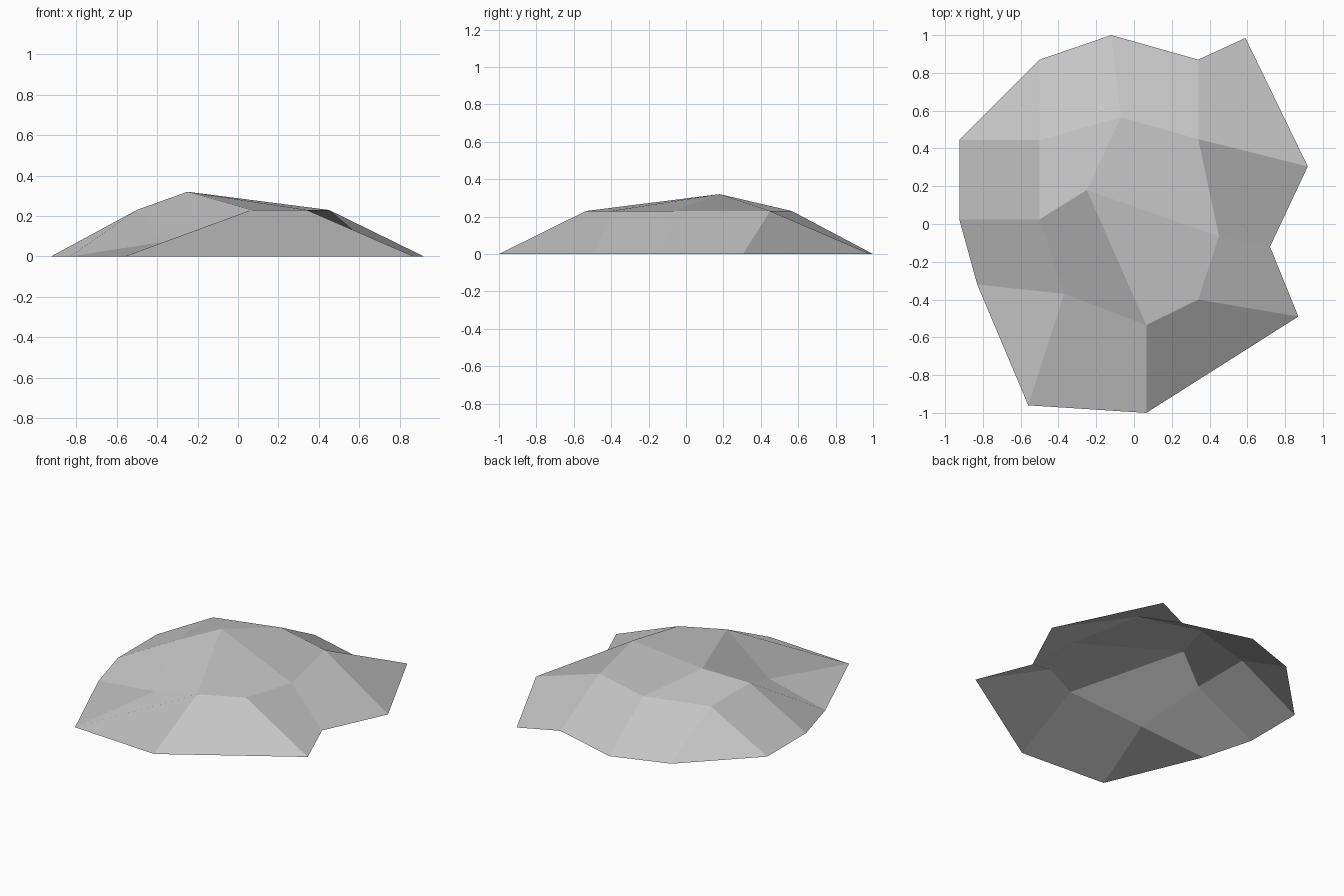
import bpy
import bmesh

cube = bpy.data.objects.get("Cube")
if cube:
    bpy.data.objects.remove(cube, do_unlink=True)

# One plain stone grey
stone = bpy.data.materials.new("stone_grey")
stone.use_nodes = True
grey = (0.56, 0.56, 0.56, 1.0)
stone.diffuse_color = grey
shader = stone.node_tree.nodes["Principled BSDF"]
shader.inputs["Base Color"].default_value = grey
shader.inputs["Roughness"].default_value = 0.9

SHOULDER = 0.23
bm = bmesh.new()
points = {}


def add_ring(names, outline, height):
    """Add one named ring of corners at a constant height."""
    for name, (x, y) in zip(names, outline):
        points[name] = bm.verts.new((x, y, height))


# Ground outline, counter-clockwise from the left (+x) corner
add_ring("ABCDEFGHIJKL", [
    (0.92, 0.305), (0.59, 0.985), (0.34, 0.87), (-0.12, 1.0),
    (-0.50, 0.87), (-0.925, 0.445), (-0.925, 0.025), (-0.83, -0.32),
    (-0.56, -0.96), (0.065, -1.0), (0.87, -0.49), (0.72, -0.12)], 0.0)

# Shoulder ring, lower case letters sit inside the matching ground corners
add_ring("cdeghjkl", [
    (0.34, 0.45), (-0.07, 0.565), (-0.50, 0.445), (-0.50, 0.025),
    (-0.37, -0.37), (0.065, -0.535), (0.34, -0.40), (0.45, -0.065)], SHOULDER)
points["h"].co.z = 0.072  # sunken hollow in the front right side

# Summit
add_ring("p", [(-0.25, 0.18)], 0.32)

# Sloping sides, then the cap; the first corner sets how each facet folds
sides = ["BCcA", "DdcC", "EedD", "EFe", "GgeF", "HhgG", "HIh",
         "IJjh", "KkjJ", "LlkK", "AclL"]
cap = ["pdeg", "ghjp", "pjkl", "plcd"]
for facet in sides + cap:
    bm.faces.new([points[name] for name in facet])

# Every facet of the open shell faces up and outwards
bm.normal_update()
for face in bm.faces:
    if face.normal.z < 0:
        face.normal_flip()
    face.smooth = False

mesh = bpy.data.meshes.new("rock_mound")
bm.to_mesh(mesh)
bm.free()
mesh.materials.append(stone)
rock = bpy.data.objects.new("rock_mound", mesh)
bpy.context.collection.objects.link(rock)
